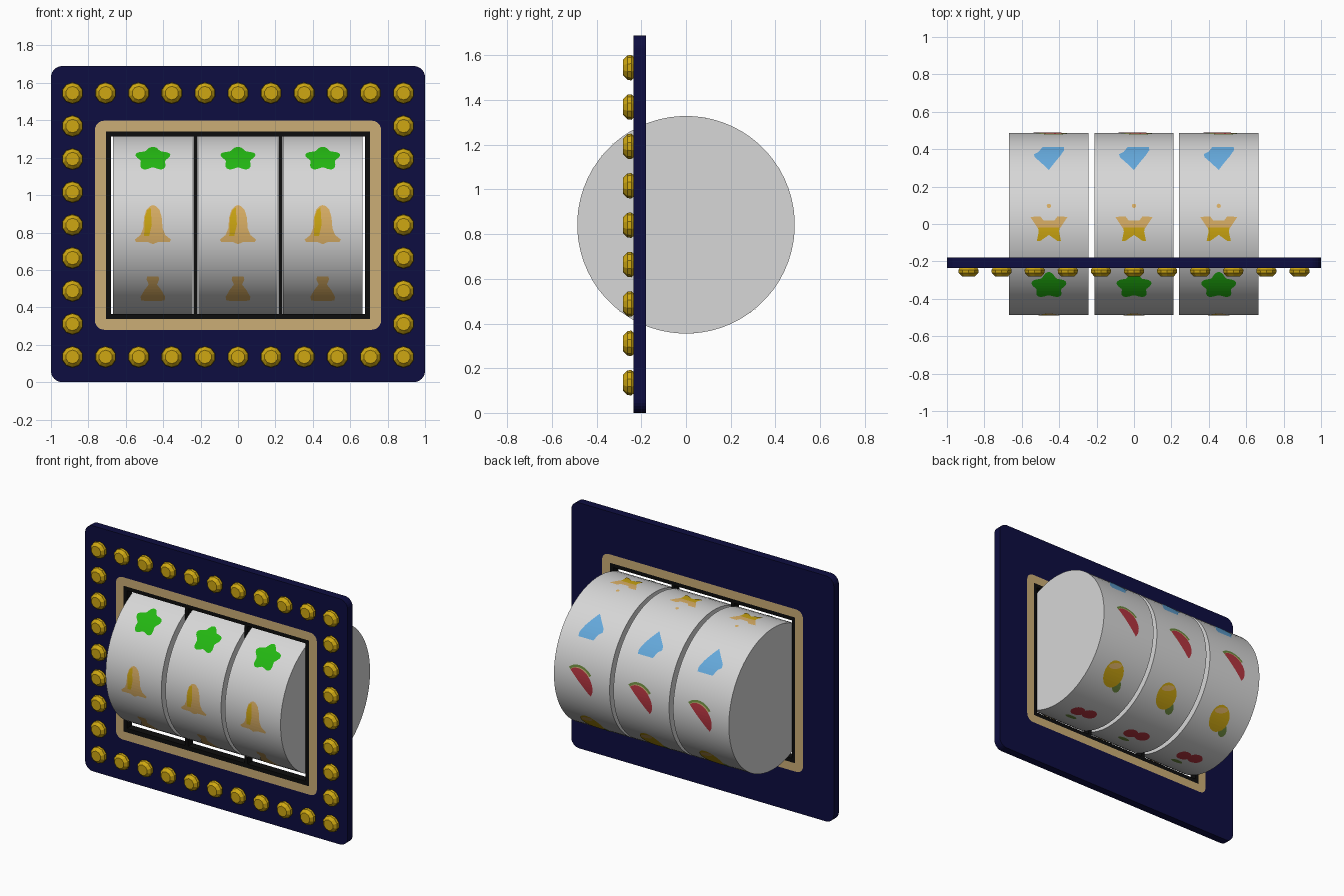
import bpy, bmesh, math
from mathutils import Vector

if "Cube" in bpy.data.objects:
    bpy.data.objects.remove(bpy.data.objects["Cube"])

COLOURS = {
    "navy": (0.004, 0.004, 0.052), "gold": (0.62, 0.39, 0.006), "tan": (0.60, 0.42, 0.18),
    "black": (0.004, 0.004, 0.004), "reel_white": (0.68, 0.68, 0.68), "clover_green": (0.017, 0.47, 0.006),
    "sky_blue": (0.13, 0.40, 0.72), "fruit_red": (0.45, 0.035, 0.05), "leaf_green": (0.15, 0.25, 0.05),
    "amber": (0.70, 0.43, 0.13),
}
MATS = {}
for key, rgb in COLOURS.items():
    MATS[key] = bpy.data.materials.new(key)
    MATS[key].diffuse_color = (*rgb, 1)

Y0, Y1 = -0.235, -0.18            # front and back of the panel
R, CZ = 0.487, 0.842              # reel radius and axle height
REELS = {"left": -0.455, "middle": 0.0, "right": 0.453}


def place(name, mesh, loc=(0, 0, 0)):
    ob = bpy.data.objects.new(name, mesh)
    ob.location = loc
    bpy.context.collection.objects.link(ob)
    return ob


def to_mesh(bm, name, mat):
    me = bpy.data.meshes.new(name)
    bm.to_mesh(me)
    bm.free()
    me.materials.append(MATS[mat])
    return me


def rounded_rect(hx, z0, z1, r, n=6):
    pts = []
    for k, (cx, cz) in enumerate([(hx - r, z1 - r), (r - hx, z1 - r), (r - hx, z0 + r), (hx - r, z0 + r)]):
        for i in range(n + 1):
            a = math.pi / 2 * (k + i / n)
            pts.append((cx + r * math.cos(a), cz + r * math.sin(a)))
    return pts


def frame(name, outer, inner, mat):
    """Flat rectangular ring through the thickness of the panel."""
    bm = bmesh.new()
    o, i = rounded_rect(*outer), rounded_rect(*inner)
    loops = [[bm.verts.new((x, y, z)) for x, z in pts] for pts, y in ((o, Y0), (i, Y0), (i, Y1), (o, Y1))]
    n = len(o)
    for a in range(4):
        p, q = loops[a], loops[(a + 1) % 4]
        for k in range(n):
            bm.faces.new((p[k], p[(k + 1) % n], q[(k + 1) % n], q[k]))
    bmesh.ops.recalc_face_normals(bm, faces=bm.faces)
    return place(name, to_mesh(bm, name, mat))


def lathe(name, rings, sides, axis, mat):
    """Solid turned from (radius, distance) rings along the x or y axis."""
    bm = bmesh.new()
    loops = []
    for r, d in rings:
        loop = []
        for k in range(sides):
            a = 2 * math.pi * (k + 0.5) / sides
            c, s = r * math.cos(a), r * math.sin(a)
            loop.append(bm.verts.new((d, c, s) if axis == "x" else (c, d, s)))
        loops.append(loop)
    for p, q in zip(loops, loops[1:]):
        for k in range(sides):
            bm.faces.new((p[k], p[(k + 1) % sides], q[(k + 1) % sides], q[k]))
    bm.faces.new(loops[0])
    bm.faces.new(loops[-1])
    bmesh.ops.recalc_face_normals(bm, faces=bm.faces)
    return to_mesh(bm, name, mat)


# panel and window frames
frame("panel", (1.0, 0.0, 1.69, 0.06), (0.765, 0.28, 1.398, 0.05), "navy")
frame("window_trim", (0.765, 0.28, 1.398, 0.05), (0.706, 0.337, 1.34, 0.002), "tan")
frame("window_edge", (0.706, 0.337, 1.34, 0.002), (0.68, 0.365, 1.314, 0.002), "black")

# dividers between the reels
for side, x in (("left", -0.228), ("right", 0.2265)):
    bm = bmesh.new()
    bmesh.ops.create_cube(bm, size=1)
    for v in bm.verts:
        v.co = Vector((v.co.x * 0.022, v.co.y * (Y1 - Y0), v.co.z * 0.96))
    place(side + "_divider", to_mesh(bm, "divider", "black"), (x, (Y0 + Y1) / 2, 0.84))

# light bulbs around the border
bulb = lathe("bulb", [(0.047, Y0 + 0.002), (0.057, -0.245), (0.055, -0.262), (0.036, -0.281)], 10, "y", "gold")
for i in range(11):
    for j in range(9):
        if i in (0, 10) or j in (0, 8):
            place("bulb", bulb, (-0.885 + 0.177 * i, 0, 0.135 + 0.1763 * j))

# reels
reel = lathe("reel", [(R, -0.212), (R, 0.212)], 64, "x", "reel_white")
for side, x in REELS.items():
    ob = place(side + "_reel", reel, (x, 0, CZ))
bpy.context.view_layer.objects.active = ob
ob.select_set(True)
bpy.ops.object.shade_smooth_by_angle(angle=math.radians(30))


def decal(name, angle, pts, mat, lift=0.002):
    """Wrap a flat outline (across, around) on every reel, centred at an angle above the front."""
    bm = bmesh.new()
    bm.faces.new([bm.verts.new((u, v, 0)) for u, v in pts])
    bmesh.ops.triangulate(bm, faces=bm.faces[:])
    for k in range(-8, 9):
        bmesh.ops.bisect_plane(bm, geom=bm.verts[:] + bm.edges[:] + bm.faces[:],
                               plane_co=(0, k * 0.0201 + 0.0007, 0), plane_no=(0, 1, 0))
    for v in bm.verts:
        a = math.radians(angle) + v.co.y / R
        v.co = Vector((v.co.x, -(R + lift) * math.cos(a), (R + lift) * math.sin(a)))
    bm.normal_update()
    for f in bm.faces:
        c = f.calc_center_median()
        if f.normal.dot(Vector((0, c.y, c.z))) < 0:
            f.normal_flip()
    me = to_mesh(bm, name, mat)
    for side, x in REELS.items():
        place(side + "_" + name, me, (x, 0, CZ))


def mirrored(half):
    return half + [(-u, v) for u, v in reversed(half) if u > 0]


def oval(cu, cv, ru, rv, tilt=0, start=0, end=360, n=20):
    t, pts = math.radians(tilt), []
    for k in range(n if end - start == 360 else n + 1):
        a = math.radians(start + (end - start) * k / n)
        u, v = ru * math.cos(a), rv * math.sin(a)
        pts.append((cu + u * math.cos(t) - v * math.sin(t), cv + u * math.sin(t) + v * math.cos(t)))
    return pts


# money bag
decal("bag", -45, mirrored([(0.03, 0.09), (0.034, 0.07), (0.022, 0.035), (0.045, -0.005),
                            (0.066, -0.06), (0.062, -0.095), (0.0, -0.1)]), "amber")
# bell with a gold shine
decal("bell", 0, mirrored([(0.0, 0.105), (0.015, 0.1), (0.035, 0.08), (0.047, 0.04), (0.052, -0.02),
                           (0.066, -0.055), (0.097, -0.08), (0.09, -0.092), (0.03, -0.092), (0.0, -0.105)]), "amber")
decal("bell_shine", 0, [(-0.012, 0.092), (-0.03, 0.078), (-0.043, 0.04), (-0.047, -0.06), (-0.02, -0.06),
                        (-0.006, 0.0)], "gold", 0.003)
# clover
lobes = []
for k in range(50):
    t = 2 * math.pi * k / 50
    r = 0.083 + 0.014 * math.cos(5 * (t - math.radians(18)))
    lobes.append((r * math.cos(t), 0.016 + r * math.sin(t)))
decal("clover", 45, lobes, "clover_green")
# star in two tones
decal("star_top", 90, mirrored([(0.0, 0.018), (0.03, 0.02), (0.045, 0.04), (0.1, 0.038), (0.06, -0.022)]), "amber")
decal("star_base", 90, mirrored([(0.0, -0.018), (0.058, -0.02), (0.054, -0.04), (0.065, -0.092),
                                 (0.045, -0.09), (0.0, -0.058)]), "gold", 0.0025)
decal("star_tip", 90, oval(0, 0.097, 0.012, 0.012, n=8), "amber")
# gem
decal("gem", 135, [(0.0, -0.075), (0.06, 0.025), (0.082, 0.075), (0.08, 0.103), (-0.035, 0.103),
                   (-0.055, 0.06), (-0.08, 0.04), (-0.075, 0.015)], "sky_blue")
# melon slice with rind
decal("melon_flesh", 180, oval(0.012, 0.01, 0.105, 0.085, 135, 0, 180), "fruit_red", 0.003)
for part, r, mat, lift in (("melon_rind", 0.122, "leaf_green", 0.002), ("melon_pith", 0.106, "tan", 0.0025)):
    decal(part, 180, oval(0.014, 0.01, r, r * 0.9, 135, 85, 180) + [(0.012, 0.01)], mat, lift)
# lemon with leaf
decal("lemon_leaf", 225, oval(-0.05, 0.06, 0.05, 0.032, 120), "leaf_green")
decal("lemon", 225, oval(0.015, -0.005, 0.095, 0.075, 105), "gold", 0.0025)
decal("lemon_shine", 225, oval(0.03, -0.06, 0.05, 0.02, 20), "amber", 0.0035)
# cherries with leaf
decal("cherry_one", 270, oval(0.045, -0.02, 0.05, 0.048), "fruit_red", 0.002)
decal("cherry_two", 270, oval(-0.04, -0.035, 0.052, 0.048), "fruit_red", 0.0025)
decal("cherry_leaf", 270, oval(0.03, 0.07, 0.045, 0.02), "leaf_green")

for m in bpy.data.materials:
    if m.users and not m.is_grease_pencil:
        m.use_nodes = True
        m.node_tree.nodes["Principled BSDF"].inputs["Base Color"].default_value = m.diffuse_color
